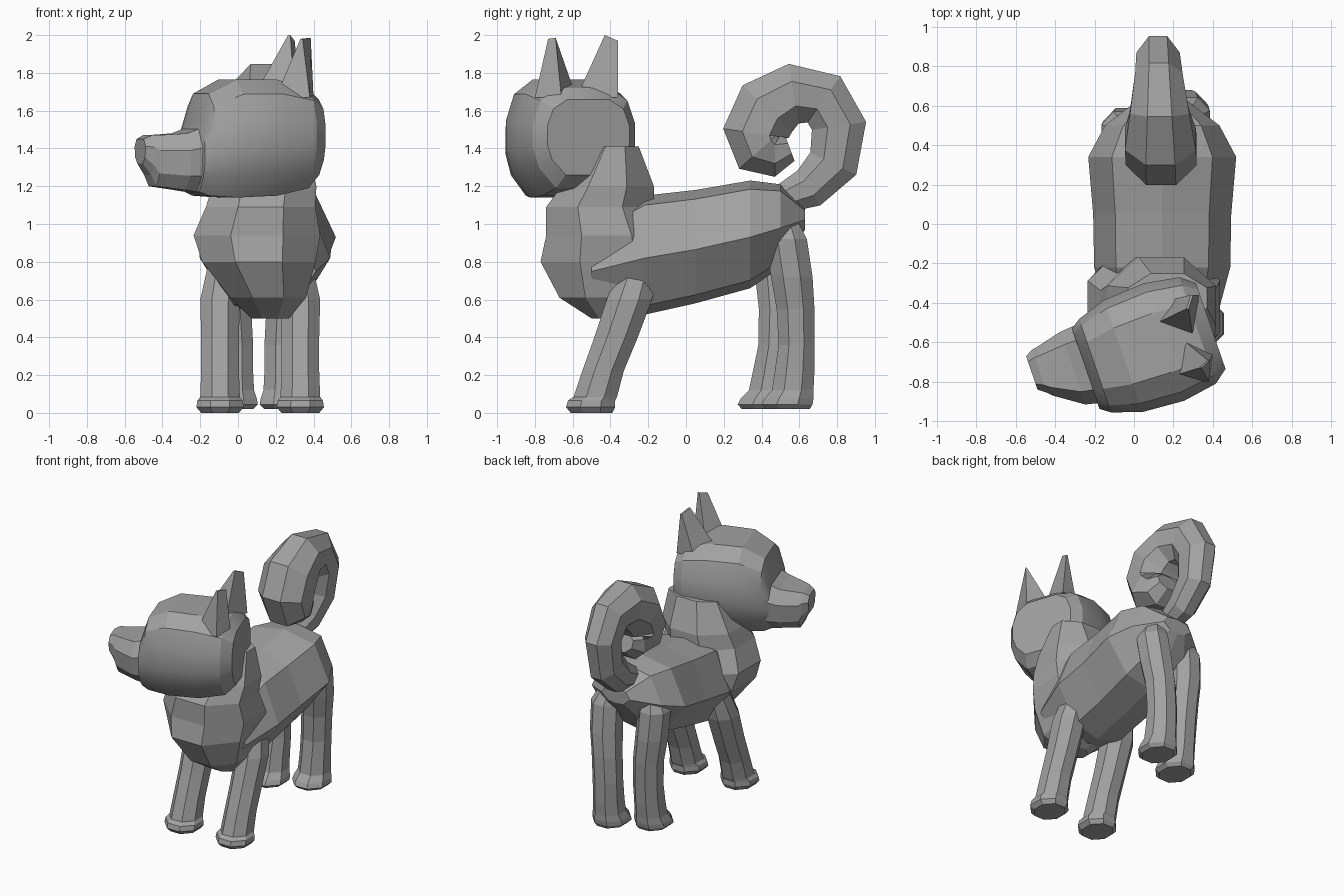
import bpy, bmesh
from math import sin, cos, pi, radians
from mathutils import Vector

old = bpy.data.objects.get("Cube")
if old:
    bpy.data.objects.remove(old)

grey = bpy.data.materials.new("plain_grey")
grey.use_nodes = True
GREY = (0.36, 0.36, 0.36, 1)
grey.diffuse_color = GREY
grey.node_tree.nodes["Principled BSDF"].inputs["Base Color"].default_value = GREY

X, Y, Z = Vector((1, 0, 0)), Vector((0, 1, 0)), Vector((0, 0, 1))


def loft(name, rings):
    """Skin a list of equal-sized point rings and cap both ends."""
    bm = bmesh.new()
    loops = [[bm.verts.new(p) for p in ring] for ring in rings]
    n = len(loops[0])
    for a, b in zip(loops, loops[1:]):
        for i in range(n):
            j = (i + 1) % n
            bm.faces.new((a[i], a[j], b[j], b[i]))
    bm.faces.new(loops[0])
    bm.faces.new(loops[-1])
    bmesh.ops.recalc_face_normals(bm, faces=bm.faces)
    mesh = bpy.data.meshes.new(name)
    bm.to_mesh(mesh)
    bm.free()
    mesh.materials.append(grey)
    obj = bpy.data.objects.new(name, mesh)
    bpy.context.collection.objects.link(obj)
    return obj


def ring(centre, u, v, section):
    return [centre + u * a + v * b for a, b in section]


def polygon(n):
    """Regular section whose flat sides touch the unit square."""
    r = 1 / cos(pi / n)
    return [(r * cos(2 * pi * (i + .5) / n), r * sin(2 * pi * (i + .5) / n)) for i in range(n)]


OCTAGON = polygon(8)


def smooth(obj, angle):
    bpy.ops.object.select_all(action='DESELECT')
    obj.select_set(True)
    bpy.context.view_layer.objects.active = obj
    bpy.ops.object.shade_smooth_by_angle(angle=radians(angle))


# Torso: stations from shoulder to rump (y, bottom, top, half width)
BARREL = [(0, 1), (-.68, .84), (-1, -.05), (-.55, -.85), (0, -1), (.55, -.85), (1, -.05), (.68, .84)]
torso = []
for y, lo, hi, w in [(-.5, .54, .98, .27), (-.22, .52, 1.15, .345), (.05, .58, 1.18, .35),
                     (.34, .66, 1.23, .375), (.5, .77, 1.21, .29), (.63, .97, 1.08, .12)]:
    torso.append(ring(Vector((.143, y, (lo + hi) / 2)), X * w, Z * (hi - lo) / 2, BARREL))
loft("torso", torso)

# Chest and neck: stacked rings (z, front y, back y, half width, centre x)
chest = []
for z, front, back, w, cx in [(.5, -.5, -.36, .1, .17), (.61, -.67, -.2, .2, .16), (.8, -.77, -.06, .3, .11),
                              (.94, -.74, -.1, .335, .1), (1.09, -.74, -.17, .29, .12),
                              (1.2, -.66, -.17, .275, .14), (1.41, -.5, -.25, .2, .17)]:
    chest.append(ring(Vector((cx, (front + back) / 2, z)), X * w, Y * (back - front) / 2, OCTAGON))
loft("chest_and_neck", chest)

# Head turned towards the right
FWD = Vector((-.946, -.325, 0))
SIDE = Vector((.325, -.946, 0))


def head_point(f, s, z):
    return FWD * f + SIDE * s + Z * z


# (forward, bottom, top, half width)
SKULL = [(.5, 1), (-.5, 1), (-.85, .75), (-1, .3), (-1, -.2), (-.88, -.6), (-.55, -1), (.55, -1),
         (.88, -.6), (1, -.2), (1, .3), (.85, .75)]
skull = []
for f, lo, hi, w in [(-.2, 1.26, 1.66, .23), (-.13, 1.19, 1.72, .285), (.05, 1.15, 1.765, .315),
                     (.27, 1.14, 1.765, .3), (.42, 1.15, 1.69, .25), (.47, 1.17, 1.54, .215)]:
    skull.append(ring(head_point(f, .615, (lo + hi) / 2), SIDE * w, Z * (hi - lo) / 2, SKULL))
smooth(loft("head", skull), 25)

# (forward, sideways, bottom, top, half width)
MUZZLE = [(.65, 1), (-.65, 1), (-1, .4), (-.9, -.5), (-.5, -1), (.5, -1), (.9, -.5), (1, .4)]
muzzle = []
for f, s, lo, hi, w in [(.4, .6, 1.16, 1.53, .215), (.53, .59, 1.18, 1.48, .195), (.67, .56, 1.2, 1.47, .13),
                        (.695, .55, 1.26, 1.47, .115), (.735, .545, 1.32, 1.45, .09)]:
    muzzle.append(ring(head_point(f, s, (lo + hi) / 2), SIDE * w, Z * (hi - lo) / 2, MUZZLE))
loft("muzzle", muzzle)


# Ears: wide triangular blades narrowing to a short ridge
def ear(name, base, tip):
    ridge = [Vector(p) for p in tip]
    loft(name, [[Vector((x, y, 1.67)) for x, y in base], [ridge[0], ridge[0] + X * .012, ridge[1], ridge[1] - X * .012]])


ear("left_ear", [(.2, -.77), (.38, -.8), (.4, -.66), (.24, -.58)], [(.33, -.73, 1.98), (.385, -.69, 1.985)])
ear("right_ear", [(.08, -.52), (.3, -.58), (.33, -.36), (.2, -.38)], [(.265, -.43, 2), (.3, -.36, 1.97)])

# Legs: (z, x offset, y, half width, half depth), foot first
FRONT = [(0, 0, -.5, .1, .11), (.03, 0, -.505, .125, .13), (.065, 0, -.5, .12, .125), (.085, 0, -.48, .105, .115),
         (.22, 0, -.44, .1, .11), (.4, 0, -.37, .1, .115), (.6, 0, -.3, .105, .12), (.8, -.02, -.24, .08, .1)]
HIND = [(.02, 0, .54, .1, .115), (.045, 0, .535, .125, .135), (.075, 0, .545, .12, .13), (.12, 0, .565, .105, .11),
        (.22, 0, .575, .1, .105), (.36, 0, .585, .1, .095), (.55, .01, .58, .1, .1),
        (.72, .03, .56, .105, .11), (.92, .04, .53, .105, .11), (1.04, .02, .51, .06, .07)]
for name, path, x, shift, flare in (("front_left_leg", FRONT, .33, 0, 1), ("front_right_leg", FRONT, -.095, 0, -1),
                                    ("hind_left_leg", HIND, .24, 0, 1), ("hind_right_leg", HIND, -.02, -.13, -1)):
    rings = []
    for z, dx, y, w, d in path:
        s = shift * max(0, 1 - z * .5)
        rings.append(ring(Vector((x + dx * flare, y + s, z)), X * w, Y * d, OCTAGON))
    loft(name, rings)

# Curled tail: (y, z, radius, half width), swept in a vertical plane
CURL = [(.48, 1.12, .07, .07), (.65, 1.19, .11, .09), (.78, 1.32, .135, .1), (.81, 1.52, .145, .11),
        (.73, 1.66, .15, .12), (.57, 1.69, .16, .15), (.43, 1.61, .18, .18), (.37, 1.48, .175, .18),
        (.4, 1.4, .16, .17), (.47, 1.37, .12, .13), (.55, 1.4, .07, .09)]
tail = []
for i, (y, z, r, w) in enumerate(CURL):
    a, b = CURL[max(i - 1, 0)], CURL[min(i + 1, len(CURL) - 1)]
    along = Vector((0, b[0] - a[0], b[1] - a[1])).normalized()
    tail.append(ring(Vector((.11 + .004 * i, y, z)), X * w, along.cross(X) * r, OCTAGON))
loft("tail", tail)
